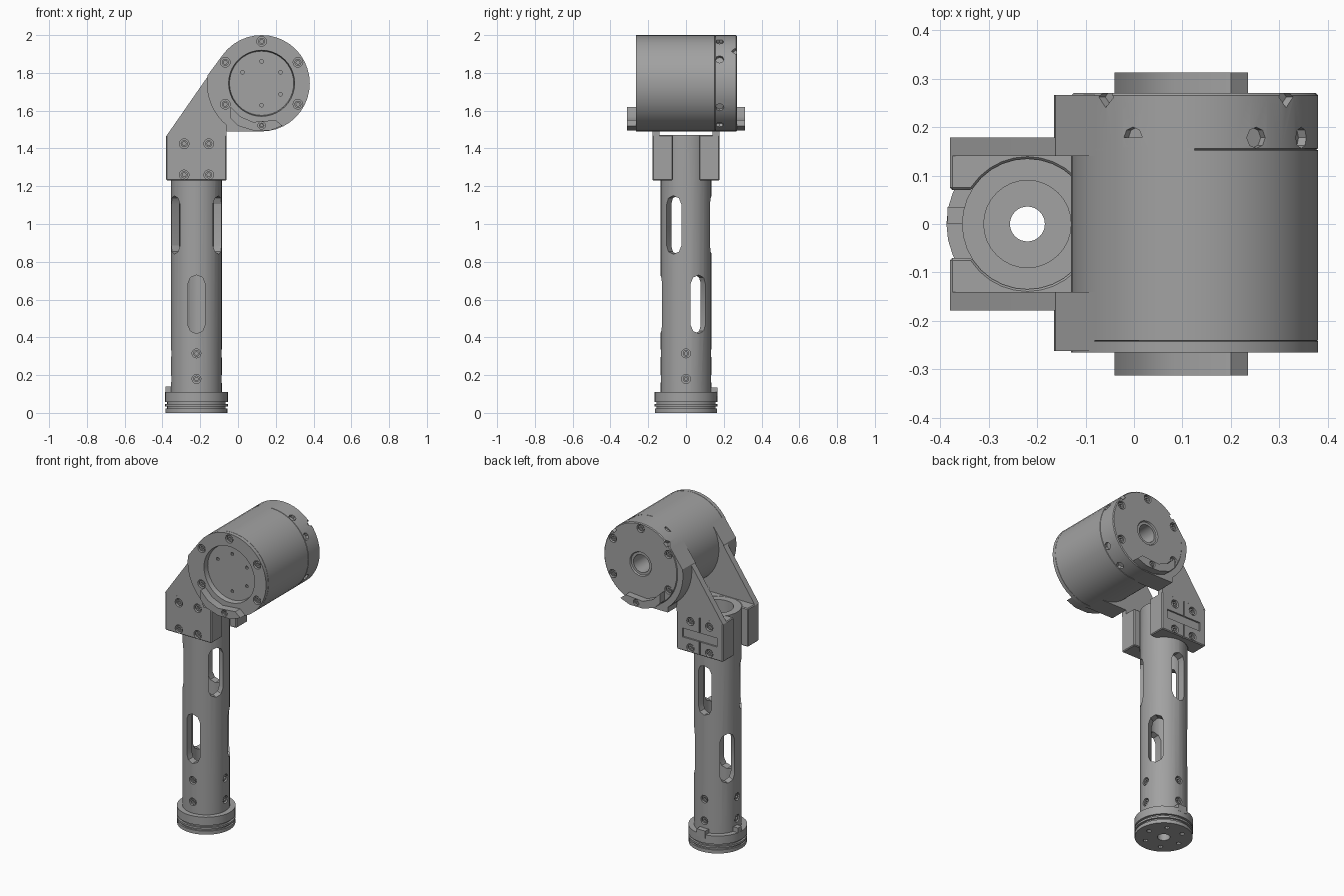
import bpy, bmesh, math
from math import sin, cos, radians, pi
from mathutils import Vector, Matrix

cube = bpy.data.objects.get("Cube")
if cube:
    bpy.data.objects.remove(cube, do_unlink=True)

GREY = (0.36, 0.36, 0.36, 1)
mat = bpy.data.materials.new("machined grey")
mat.use_nodes = True
mat.diffuse_color = GREY
mat.node_tree.nodes["Principled BSDF"].inputs["Base Color"].default_value = GREY

TX = -0.22                              # tube axis
HX, HZ, HR = 0.125, 1.745, 0.255        # housing axis and radius


def finish(name, bm, matrix=Matrix()):
    bmesh.ops.transform(bm, matrix=matrix, verts=bm.verts)
    bmesh.ops.recalc_face_normals(bm, faces=bm.faces)
    mesh = bpy.data.meshes.new(name)
    bm.to_mesh(mesh)
    bm.free()
    ob = bpy.data.objects.new(name, mesh)
    bpy.context.collection.objects.link(ob)
    mesh.materials.append(mat)
    return ob


def prism(name, pts, lo, hi, axis="y", matrix=Matrix()):
    bm = bmesh.new()
    place = (lambda a, b, h: (a, h, b)) if axis == "y" else (lambda a, b, h: (a, b, h))
    rings = [[bm.verts.new(place(a, b, h)) for a, b in pts] for h in (lo, hi)]
    for ring in rings:
        bm.faces.new(ring)
    n = len(pts)
    for i in range(n):
        j = (i + 1) % n
        bm.faces.new((rings[0][i], rings[0][j], rings[1][j], rings[1][i]))
    return finish(name, bm, matrix)


def box(name, x, y, z):
    return prism(name, [(x[0], z[0]), (x[1], z[0]), (x[1], z[1]), (x[0], z[1])], *y)


def arc(cx, cy, r, a0, a1, n):
    angles = [radians(a0 + (a1 - a0) * i / n) for i in range(n + 1)]
    return [(cx + r * cos(a), cy + r * sin(a)) for a in angles]


def rod(name, start, direction, r, length, n=12):
    turn = Vector(direction).to_track_quat("Z", "Y").to_matrix().to_4x4()
    return prism(name, arc(0, 0, r, 0, 360, n)[:-1], 0, length, "z",
                 Matrix.Translation(start) @ turn)


def lathe(name, profile, n, matrix):
    bm = bmesh.new()
    rings = [[bm.verts.new((r * cos(2 * pi * i / n), r * sin(2 * pi * i / n), h))
              for r, h in profile] for i in range(n)]
    for i in range(n):
        a, b = rings[i], rings[(i + 1) % n]
        for k in range(len(profile)):
            m = (k + 1) % len(profile)
            if profile[k][0] or profile[m][0]:
                bm.faces.new((a[k], a[m], b[m], b[k]))
    bmesh.ops.remove_doubles(bm, verts=bm.verts, dist=1e-5)
    return finish(name, bm, matrix)


def apply(ob, mod):
    bpy.context.view_layer.objects.active = ob
    bpy.ops.object.modifier_apply(modifier=mod.name)


def cut(ob, *cutters):
    for c in cutters:
        mod = ob.modifiers.new("cut", "BOOLEAN")
        mod.operation, mod.solver, mod.object = "DIFFERENCE", "EXACT", c
        apply(ob, mod)
        bpy.data.objects.remove(c, do_unlink=True)


def screw(ob, point, outward, r=0.026):
    """Counterbored hole with a socket-head screw sunk inside."""
    p, d = Vector(point), Vector(outward).normalized()
    cut(ob, rod("bore", p + d * 0.02, -d, r, 0.045))
    head = rod("screw_head", p - d * 0.03, d, r * 0.72, 0.024)
    cut(head, rod("socket", p + d * 0.01, -d, r * 0.4, 0.03, 6))


# Motor housing with front recess and rear shaft hole
to_y = Matrix.Translation((HX, 0, HZ)) @ Matrix.Rotation(-pi / 2, 4, "X")
housing = lathe("motor_housing", [
    (0, -0.235), (0.17, -0.235), (0.175, -0.265), (HR, -0.265), (HR, -0.242),
    (0.252, -0.241), (HR, -0.24), (HR, 0.152), (0.251, 0.154), (HR, 0.156),
    (HR, 0.265), (0.25, 0.27), (0.075, 0.27), (0.07, 0.262), (0.055, 0.262),
    (0.05, 0.1), (0, 0.1)], 40, to_y)


def on_face(angle, r, y):
    return HX + r * cos(radians(angle)), y, HZ + r * sin(radians(angle))


for a in (30, 60, 120, 150, 210, 240, 300, 330):
    out = Vector((cos(radians(a)), 0, sin(radians(a))))
    cut(housing, rod("pocket", on_face(a, 0.235, 0.178), out, 0.022, 0.1, 8))
for a in (42, 136):
    out = Vector((cos(radians(a)), 0, sin(radians(a))))
    cut(housing, rod("notch", on_face(a, 0.235, 0.262), out, 0.022, 0.1, 4))
for a in (90, 30, 150, -30, -150):
    screw(housing, on_face(a, 0.222, -0.265), (0, -1, 0))
    screw(housing, on_face(a, 0.222, 0.27), (0, 1, 0))
for a in (90, 30, -30, -90, 150):
    cut(housing, rod("pin_hole", on_face(a, 0.116, -0.25), (0, 1, 0), 0.01, 0.035, 8))

# Crescent lips under the front and rear faces
lip = [(-0.04, 1.62), (-0.04, 1.56), (0, 1.52), (0.08, 1.495), (0.17, 1.495),
       (0.235, 1.52), (0.2, 1.55), (0.08, 1.54), (0.01, 1.57)]
for side, name in ((-1, "front_lip"), (1, "rear_lip")):
    ob = prism(name, lip, side * 0.25, side * 0.313)
    screw(ob, (HX, side * 0.313, 1.522), (0, side, 0), 0.02)

# Tube with three upper and three lower slots
tube = lathe("tube", [(0.09, 0.05), (0.135, 0.05), (0.135, 1.47), (0.09, 1.47)], 32,
             Matrix.Translation((TX, 0, 0)))
slots = [(0.995, a) for a in (-60, 60, 180)] + [(0.575, a) for a in (0, 120, -120)]
for z, a in slots:
    shape = arc(0, z + 0.11, 0.045, 0, 180, 4) + arc(0, z - 0.11, 0.045, 180, 360, 4)
    cut(tube, prism("slot", shape, -0.2, -0.05, "y",
                    Matrix.Translation((TX, 0, 0)) @ Matrix.Rotation(radians(a), 4, "Z")))
for d in ((0, -1, 0), (1, 0, 0), (0, 1, 0), (-1, 0, 0)):
    for z in (0.18, 0.315):
        screw(tube, Vector((TX, 0, z)) + Vector(d) * 0.135, d, 0.024)

# Grooved base flange with locating tabs
base = lathe("base_flange", [
    (0.036, 0), (0.165, 0), (0.165, 0.022), (0.155, 0.022), (0.155, 0.034),
    (0.167, 0.034), (0.167, 0.046), (0.155, 0.046), (0.155, 0.058), (0.167, 0.058),
    (0.167, 0.11), (0.13, 0.11), (0.13, 0.07), (0.036, 0.07)], 32,
    Matrix.Translation((TX, 0, 0)))
for x, y in arc(TX, 0, 0.11, 0, 300, 5):
    cut(base, rod("base_hole", (x, y, -0.01), (0, 0, 1), 0.014, 0.03, 8))
box("side_tab", (-0.385, -0.345), (0, 0.035), (0.09, 0.14))
box("rear_tab", (TX - 0.03, TX + 0.03), (0.125, 0.167), (0.09, 0.135))

# Bracket: clamp cheek, sloping plate and stepped mount on each side
tangent = 144
top_arc = arc(HX, HZ, HR, tangent, 90, 6)
foot = [(HX, 1.49), (-0.06, 1.49)]
for side, name in ((-1, "front"), (1, "rear")):
    cheek = box(name + "_clamp", (-0.38, -0.06), sorted((side * 0.07, side * 0.178)), (1.23, 1.47))
    cut(cheek, rod("bore", (TX, 0, 1.2), (0, 0, 1), 0.134, 0.3, 32))
    bevel = cheek.modifiers.new("bevel", "BEVEL")
    bevel.width, bevel.segments, bevel.angle_limit = 0.006, 1, radians(50)
    apply(cheek, bevel)
    if side == 1:
        cut(cheek, box("panel", (-0.34, -0.1), (0.168, 0.2), (1.315, 1.37)),
            box("seam", (-0.224, -0.216), (0.17, 0.2), (1.2, 1.5)))
    for x in (-0.285, -0.155):
        for z in (1.26, 1.425):
            screw(cheek, (x, side * 0.178, z), (0, side, 0))
    prism(name + "_plate", [(-0.38, 1.465)] + top_arc + foot + [(-0.06, 1.465)],
          side * 0.14, side * 0.178)
    step = arc(HX, HZ, 0.29, 172, 230, 10)
    prism(name + "_mount", [on_face(tangent, HR, 0)[::2]] + step + foot[::-1],
          side * 0.14, side * (0.262 if side < 0 else 0.266))

# The mount and plate must not fill the recesses of the housing
for name in ("front_mount", "front_plate", "rear_mount", "rear_plate"):
    cut(bpy.data.objects[name], rod("clearance", (HX, -0.4, HZ), (0, 1, 0), HR - 0.006, 0.8, 40))

for ob in bpy.context.collection.objects:
    if ob.type == "MESH":
        bpy.ops.object.select_all(action="DESELECT")
        ob.select_set(True)
        bpy.context.view_layer.objects.active = ob
        bpy.ops.object.shade_smooth_by_angle(angle=radians(30))
